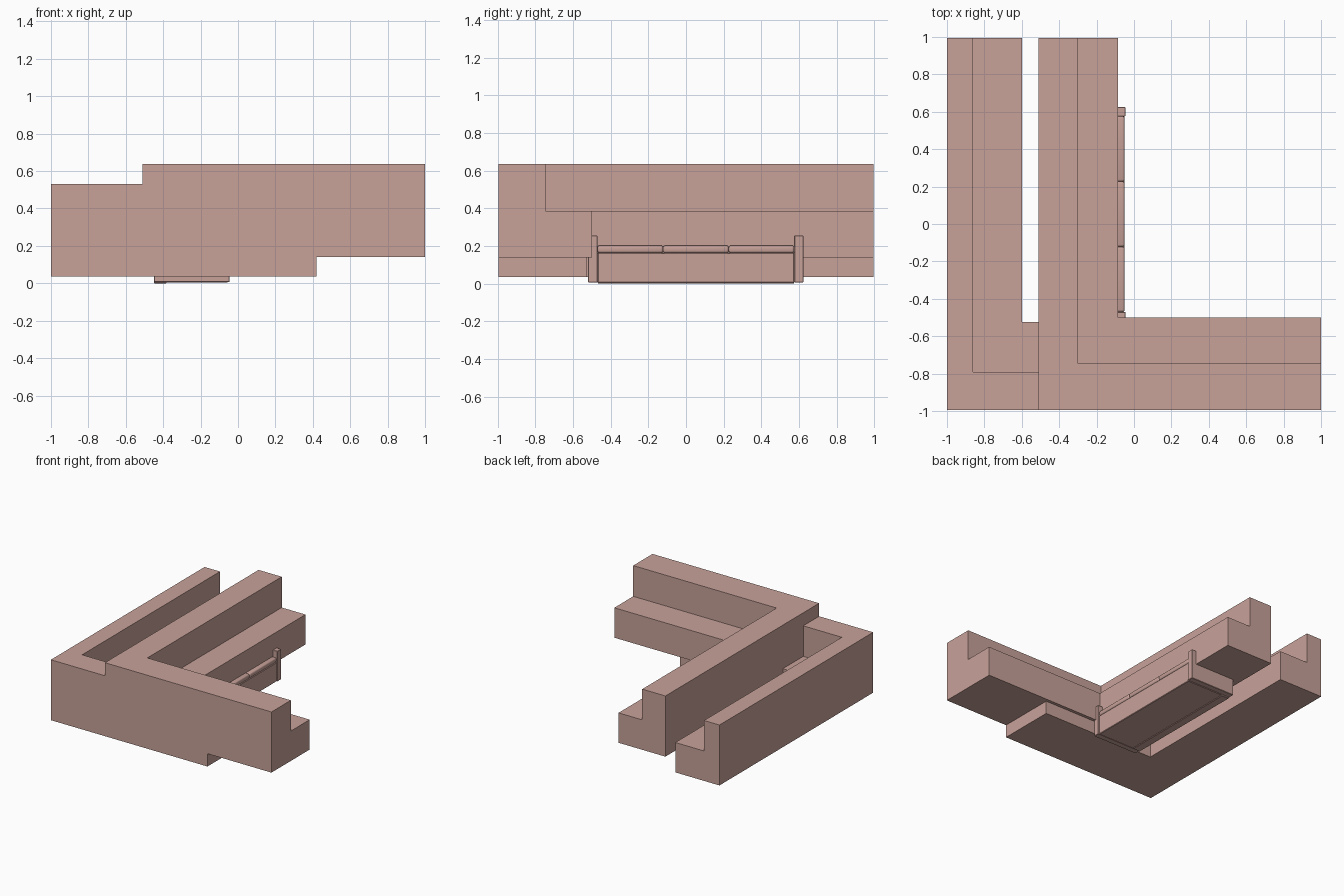
import bpy, bmesh
from mathutils import Vector

if "Cube" in bpy.data.objects:
    bpy.data.objects.remove(bpy.data.objects["Cube"])


def finish(name, bm):
    bmesh.ops.recalc_face_normals(bm, faces=bm.faces)
    mesh = bpy.data.meshes.new(name)
    bm.to_mesh(mesh)
    bm.free()
    ob = bpy.data.objects.new(name, mesh)
    bpy.context.collection.objects.link(ob)
    mat = bpy.data.materials.get("clay") or bpy.data.materials.new("clay")
    mat.diffuse_color = (0.58, 0.36, 0.32, 1)
    mat.use_nodes = True
    mat.node_tree.nodes["Principled BSDF"].inputs["Base Color"].default_value = mat.diffuse_color
    mesh.materials.append(mat)
    return ob


def corner_run(name, xs, ys, zs, x_end, y_end):
    """Stepped profile swept round a mitred corner; xs, ys, zs = outer, step, inner."""
    prof = [(0, 0), (2, 0), (2, 1), (1, 1), (1, 2), (0, 2)]
    bm = bmesh.new()
    rings = []
    for station in range(3):
        rings.append([bm.verts.new((x_end if station == 2 else xs[i],
                                    y_end if station == 0 else ys[i],
                                    zs[k])) for i, k in prof])
    for a, b in zip(rings, rings[1:]):
        for i in range(6):
            j = (i + 1) % 6
            bm.faces.new((a[i], a[j], b[j], b[i]))
    bm.faces.new(rings[0])
    bm.faces.new(rings[2])
    return finish(name, bm)


def box(name, lo, hi, bevel=0, segments=2):
    lo, hi = Vector(lo), Vector(hi)
    bm = bmesh.new()
    bmesh.ops.create_cube(bm, size=1)
    bmesh.ops.scale(bm, vec=hi - lo, verts=bm.verts)
    bmesh.ops.translate(bm, vec=(lo + hi) / 2, verts=bm.verts)
    if bevel:
        bmesh.ops.bevel(bm, geom=bm.edges[:], offset=bevel, segments=segments,
                        profile=0.5, affect='EDGES')
    return finish(name, bm)


# Two stepped corner runs, one low and outside, one raised and inside
corner_run("outer_corner_run", (-1, -0.86, -0.6), (-0.995, -0.79, -0.525),
           (0.035, 0.28, 0.53), 0.42, 0.995)
corner_run("inner_corner_run", (-0.51, -0.3, -0.085), (-0.995, -0.745, -0.5),
           (0.14, 0.385, 0.637), 1, 0.995)

# Couch partly sunk into the inner run: base, back, two arms, three cushions
Y0, Y1 = -0.47, 0.575
box("couch_base", (-0.44, Y0, 0.005), (-0.052, Y1, 0.163), 0.004, 1)
box("couch_back", (-0.45, Y0, 0.0), (-0.38, Y1, 0.33), 0.004, 1)
for side, a, b in (("left", -0.52, Y0), ("right", Y1, 0.625)):
    box(side + "_arm", (-0.45, a, 0.007), (-0.045, b, 0.255), 0.003, 1)
step = (Y1 - Y0) / 3
for i in range(3):
    c = box("seat_cushion_%d" % (i + 1), (-0.38, Y0 + i * step, 0.163),
            (-0.05, Y0 + (i + 1) * step, 0.203), 0.012, 3)
    for p in c.data.polygons:
        p.use_smooth = True
